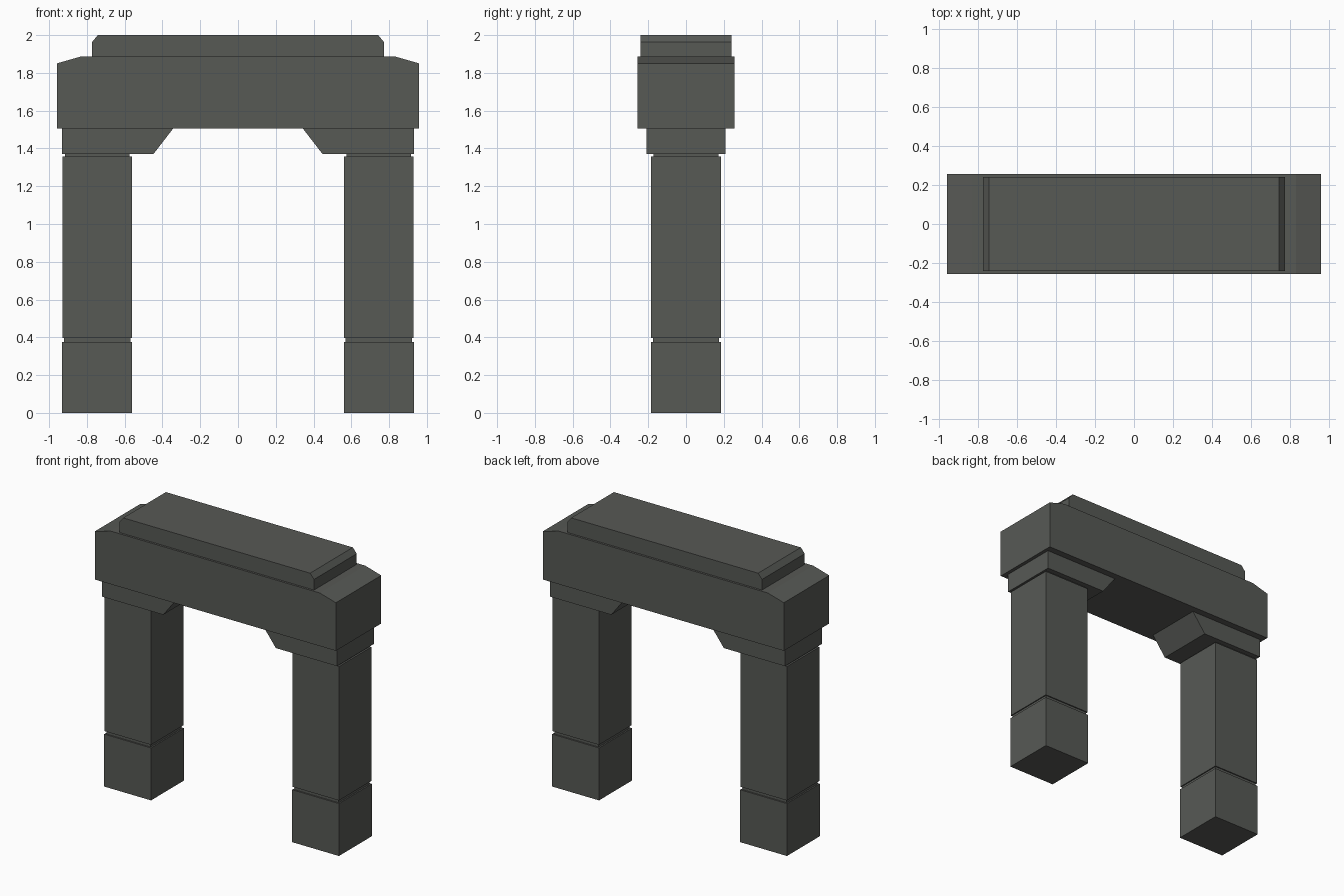
import bpy, bmesh

if "Cube" in bpy.data.objects:
    bpy.data.objects.remove(bpy.data.objects["Cube"])

stone = bpy.data.materials.new("dark_grey_stone")
stone.diffuse_color = (0.095, 0.1, 0.091, 1)
stone.use_nodes = True
stone.node_tree.nodes["Principled BSDF"].inputs["Base Color"].default_value = stone.diffuse_color


def prism(name, profile, half_depth):
    """Extrude an x-z outline symmetrically along y."""
    bm = bmesh.new()
    front = bm.faces.new([bm.verts.new((x, -half_depth, z)) for x, z in profile])
    ext = bmesh.ops.extrude_face_region(bm, geom=[front])
    verts = [v for v in ext["geom"] if isinstance(v, bmesh.types.BMVert)]
    bmesh.ops.translate(bm, verts=verts, vec=(0, 2 * half_depth, 0))
    bmesh.ops.recalc_face_normals(bm, faces=bm.faces[:])
    me = bpy.data.meshes.new(name)
    bm.to_mesh(me)
    bm.free()
    me.materials.append(stone)
    ob = bpy.data.objects.new(name, me)
    bpy.context.collection.objects.link(ob)
    return ob


def block(name, cx, half, z0, z1):
    """Square pillar section."""
    return prism(name, [(cx - half, z0), (cx + half, z0),
                        (cx + half, z1), (cx - half, z1)], half)


# Pillars: base, recessed joint, shaft, recessed neck, bracket capital
for side, s in (("left", -1), ("right", 1)):
    cx = 0.746 * s
    block(side + "_pillar_base", cx, 0.186, 0.0, 0.376)
    block(side + "_pillar_joint", cx, 0.176, 0.376, 0.397)
    block(side + "_pillar_shaft", cx, 0.184, 0.397, 1.358)
    block(side + "_pillar_neck", cx, 0.171, 1.358, 1.371)
    prism(side + "_capital", [(0.932 * s, 1.371), (0.447 * s, 1.371),
                              (0.343 * s, 1.506), (0.932 * s, 1.506)], 0.209)

# Lintel with sloped top ends
prism("lintel", [(-0.957, 1.506), (0.957, 1.506), (0.957, 1.851),
                 (0.83, 1.887), (-0.83, 1.887), (-0.957, 1.851)], 0.257)

# Cap slab with chamfered ends
prism("cap_slab", [(-0.773, 1.887), (0.773, 1.887), (0.773, 1.963),
                   (0.742, 2.0), (-0.742, 2.0), (-0.773, 1.963)], 0.242)
